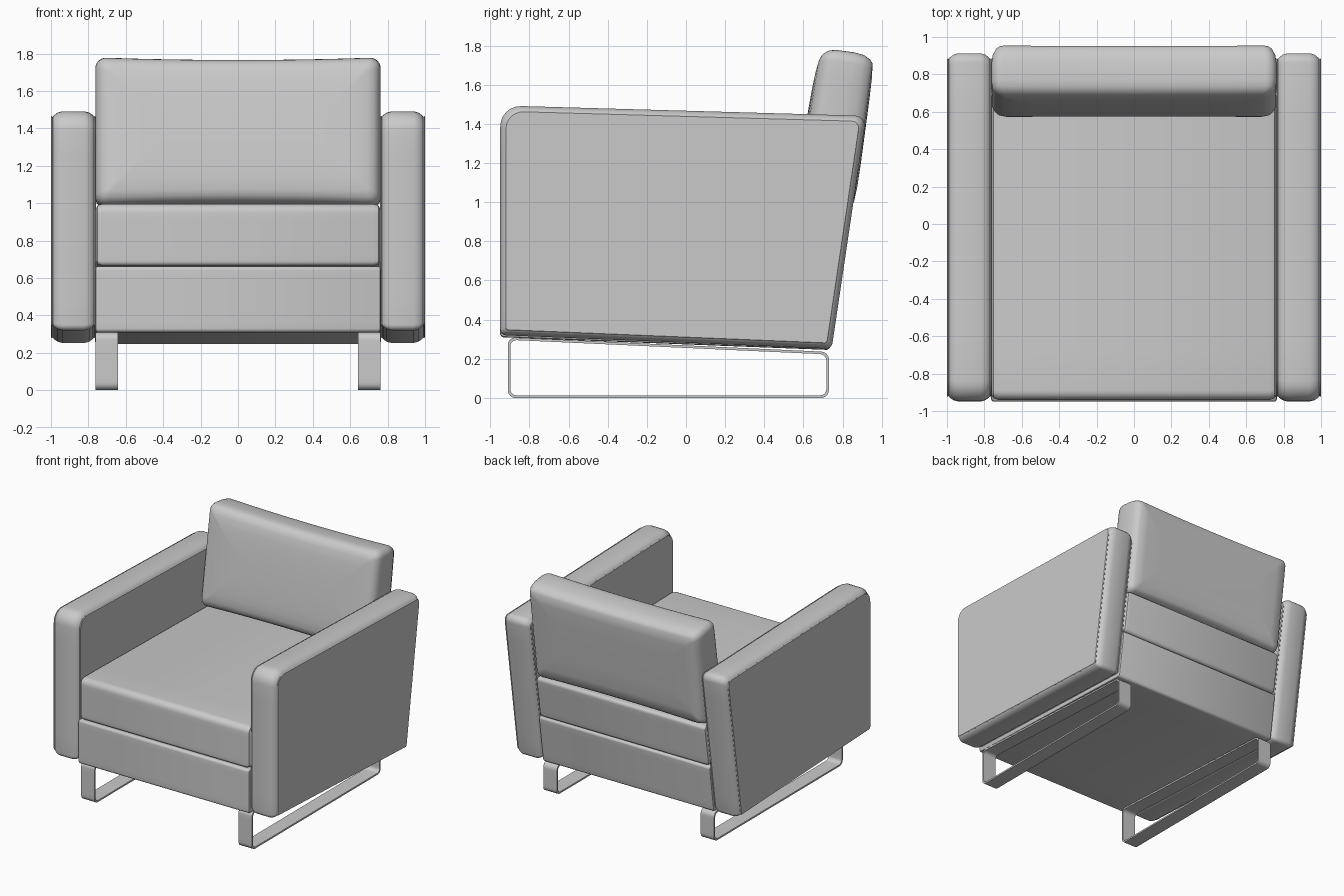
import bpy, bmesh, math
from mathutils import Vector

cube = bpy.data.objects.get("Cube")
if cube:
    bpy.data.objects.remove(cube)

grey = bpy.data.materials.new("mid_grey")
grey.use_nodes = True
grey.diffuse_color = (0.59, 0.59, 0.59, 1)
grey.node_tree.nodes["Principled BSDF"].inputs["Base Color"].default_value = (0.59, 0.59, 0.59, 1)


def outline(points, radii, inset, steps=6, spans=8):
    """Polygon (counter-clockwise) moved inward by inset, with rounded corners."""
    pts = [Vector(p) for p in points]
    n = len(pts)
    dirs = [(pts[(i + 1) % n] - pts[i]).normalized() for i in range(n)]
    norms = [Vector((-d.y, d.x)) for d in dirs]
    arcs = []
    for i in range(n):
        a, b = norms[i - 1], norms[i]
        corner = pts[i] + (a + b) / (1 + a.dot(b)) * inset
        r = max(radii[i] - inset * 0.6, 0.012)
        start, end = corner - dirs[i - 1] * r, corner + dirs[i] * r
        arc = []
        for k in range(steps + 1):
            t = k / steps
            # Weighted curve, close to a circular arc
            w = 2 * t * (1 - t) * 0.75
            s, e = (1 - t) ** 2, t * t
            arc.append((start * s + corner * w + end * e) / (s + w + e))
        arcs.append(arc)
    ring = []
    for arc, following in zip(arcs, arcs[1:] + arcs[:1]):
        ring += arc + [arc[-1].lerp(following[0], k / spans) for k in range(1, spans)]
    return ring


def loft(name, points, radii, sections, place, closed=False, inward=False):
    """Skin a row of (depth, inset) sections of one outline; place maps u, v, depth to xyz."""
    bm = bmesh.new()
    rings = [[bm.verts.new(place(p.x, p.y, depth)) for p in outline(points, radii, inset)]
             for depth, inset in sections]
    pairs = list(zip(rings, rings[1:]))
    if closed:
        pairs.append((rings[-1], rings[0]))
    else:
        bm.faces.new(rings[0])
        bm.faces.new(rings[-1])
    for a, b in pairs:
        for i in range(len(a)):
            j = (i + 1) % len(a)
            bm.faces.new((a[i], a[j], b[j], b[i]))
    bmesh.ops.recalc_face_normals(bm, faces=bm.faces)
    if inward:
        bmesh.ops.reverse_faces(bm, faces=bm.faces)
    mesh = bpy.data.meshes.new(name)
    bm.to_mesh(mesh)
    bm.free()
    mesh.materials.append(grey)
    obj = bpy.data.objects.new(name, mesh)
    bpy.context.collection.objects.link(obj)
    bpy.ops.object.select_all(action='DESELECT')
    obj.select_set(True)
    bpy.context.view_layer.objects.active = obj
    bpy.ops.object.shade_smooth_by_angle(angle=math.radians(40))


def both_ways(half):
    """Mirror a row of (depth, inset) sections about depth zero."""
    return [(-d, i) for d, i in half] + [(d, i) for d, i in reversed(half)]


def across(centre):
    """Side profile in y and z, with depth along x."""
    return lambda u, v, d: (centre + d, u, v)


# Arms with a bulging band and seamed side panels; sled legs
arm_profile = [(-0.95, 0.32), (0.745, 0.25), (0.922, 1.442), (-0.95, 1.495)]
arm_half = [(0.12, 0.036), (0.12, 0.03), (0.115, 0.026), (0.11, 0.03),
            (0.105, 0.022), (0.085, 0.008), (0.06, 0.001)]
leg_profile = [(-0.91, 0), (0.73, 0), (0.73, 0.235), (-0.91, 0.31)]
bar = 0.013
for side, sign in (("left", 1), ("right", -1)):
    loft(side + "_arm", arm_profile, [0.03, 0.03, 0.06, 0.11],
         both_ways(arm_half), across(0.88 * sign))
    loft(side + "_sled_leg", leg_profile, [0.04] * 4,
         [(-0.06, 0), (0.06, 0), (0.06, bar), (-0.06, bar)],
         across(0.702 * sign), closed=True)

# Seat base
loft("seat_base", [(-0.95, 0.31), (0.735, 0.245), (0.79, 0.625), (-0.95, 0.662)],
     [0.02] * 4, both_ways([(0.764, 0.012), (0.76, 0.004), (0.75, 0)]), across(0))

# Seat cushion, whose surface faces inward
loft("seat_cushion", [(-0.94, 0.665), (0.79, 0.63), (0.84, 0.965), (-0.94, 0.997)],
     [0.025, 0.025, 0.03, 0.05],
     both_ways([(0.762, 0.035), (0.76, 0.024), (0.75, 0.008), (0.725, 0)]),
     across(0), inward=True)

# Reclined back cushion with a domed front and a slight dip along the top
tilt = math.atan(0.135)


def recline(u, v, d):
    v += 0.014 * ((u / 0.76) ** 2 - 1) * (v / 0.4 - 1)
    d *= 1.07 - 0.09 * v
    return (u, 0.852 + v * math.sin(tilt) - d * math.cos(tilt),
            0.955 + v * math.cos(tilt) + d * math.sin(tilt))


loft("back_cushion", [(-0.763, 0), (0.763, 0), (0.763, 0.806), (-0.763, 0.806)], [0.06] * 4,
     [(-0.008, 0.25), (-0.006, 0.12), (0, 0.045), (0.015, 0.025), (0.05, 0.007),
      (0.1, 0), (0.19, 0), (0.225, 0.006), (0.24, 0.014), (0.25, 0.022),
      (0.264, 0.038), (0.274, 0.07), (0.281, 0.13), (0.285, 0.21), (0.287, 0.34)], recline)
